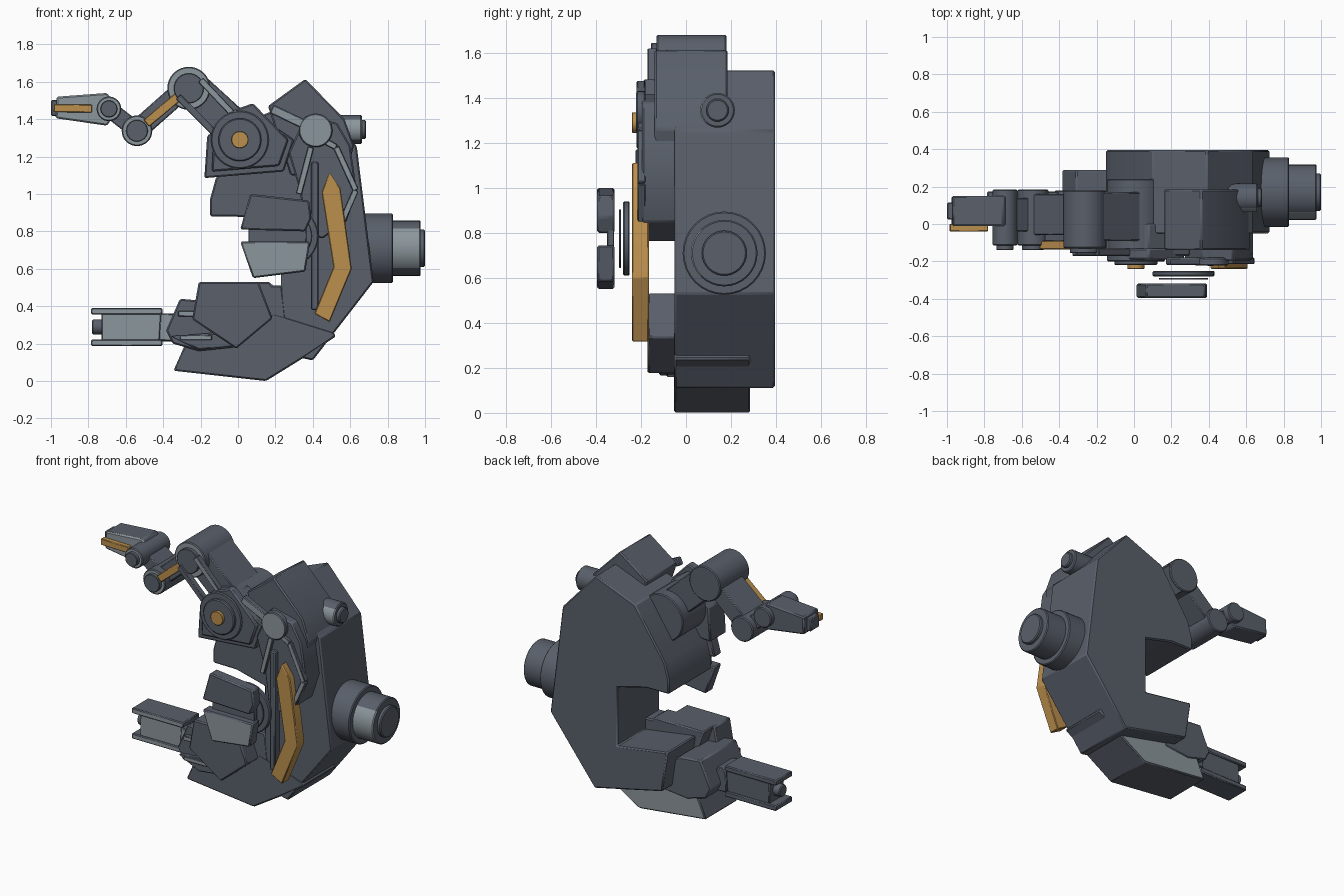
import bpy, bmesh, math
from mathutils import Matrix


def material(name, rgb):
    m = bpy.data.materials.new(name)
    m.diffuse_color = (*rgb, 1)
    return m


MATS = [material("dark_steel", (0.10, 0.115, 0.145)),
        material("light_steel", (0.26, 0.305, 0.33)),
        material("amber", (0.50, 0.275, 0.075))]
DARK, LIGHT, AMBER = 0, 1, 2


def finish(name, bm, mat, front, back, bevel):
    """Colour by facing direction, then make a softly bevelled object."""
    bm.normal_update()
    bmesh.ops.recalc_face_normals(bm, faces=bm.faces[:])
    bm.normal_update()
    if bm.calc_volume(signed=True) < 0:
        bmesh.ops.reverse_faces(bm, faces=bm.faces[:])
        bm.normal_update()
    for f in bm.faces:
        f.material_index = mat
        if front is not None and f.normal.y < -0.7:
            f.material_index = front
        if back is not None and f.normal.y > 0.7:
            f.material_index = back
        f.smooth = True
    me = bpy.data.meshes.new(name)
    bm.to_mesh(me)
    bm.free()
    for m in MATS:
        me.materials.append(m)
    me.set_sharp_from_angle(angle=math.radians(30))
    ob = bpy.data.objects.new(name, me)
    bpy.context.scene.collection.objects.link(ob)
    if bevel:
        mod = ob.modifiers.new("soft_edges", 'BEVEL')
        mod.width = bevel
        mod.segments = 1
        mod.limit_method = 'ANGLE'
        mod.angle_limit = math.radians(30)
    return ob


def prism(name, pts, y0, y1, mat=DARK, front=None, back=None, bevel=0.008):
    """Extrude an (x, z) outline from y0 to y1."""
    bm = bmesh.new()
    a = [bm.verts.new((x, y0, z)) for x, z in pts]
    b = [bm.verts.new((x, y1, z)) for x, z in pts]
    bm.faces.new(a)
    bm.faces.new(b[::-1])
    for i in range(len(pts)):
        j = (i + 1) % len(pts)
        bm.faces.new((a[j], a[i], b[i], b[j]))
    return finish(name, bm, mat, front, back, bevel)


def bar(name, p, q, w, y0, y1, mat=DARK, front=None, bevel=0.006):
    """Straight bar of width w between two (x, z) points."""
    dx, dz = q[0] - p[0], q[1] - p[1]
    k = w / 2 / math.hypot(dx, dz)
    nx, nz = -dz * k, dx * k
    pts = [(p[0] + nx, p[1] + nz), (p[0] - nx, p[1] - nz),
           (q[0] - nx, q[1] - nz), (q[0] + nx, q[1] + nz)]
    return prism(name, pts, y0, y1, mat, front, bevel=bevel)


def drum(name, axis, c, r, t0, t1, mat=DARK, front=None, bevel=0.006):
    """Cylinder along y at (x, z) or along x at (y, z)."""
    bm = bmesh.new()
    bmesh.ops.create_cone(bm, cap_ends=True, segments=32, radius1=r, radius2=r, depth=t1 - t0)
    mid = (t0 + t1) / 2
    if axis == 'Y':
        rot, pos = Matrix.Rotation(math.pi / 2, 4, 'X'), (c[0], mid, c[1])
    else:
        rot, pos = Matrix.Rotation(math.pi / 2, 4, 'Y'), (mid, c[0], c[1])
    bm.transform(Matrix.Translation(pos) @ rot)
    return finish(name, bm, mat, front, None, bevel)


# Main C-shaped body, jaw block and lower keel
prism("main_body", [(0.39, 1.525), (0.635, 1.255), (0.725, 0.53), (0.40, 0.11), (-0.10, 0.22),
                    (-0.14, 0.49), (0.23, 0.435), (0.23, 0.825), (0.02, 0.878),
                    (-0.15, 0.88), (-0.15, 0.97), (-0.12, 1.08), (0.10, 1.41)], -0.05, 0.395)
prism("jaw_block", [(-0.20, 0.53), (0.17, 0.53), (0.18, 0.512), (0.235, 0.512), (0.26, 0.3),
                    (-0.1, 0.25)], -0.052, 0.10)
prism("lower_keel", [(-0.345, 0.055), (0.15, 0.0), (0.36, 0.13), (0.525, 0.24), (0.505, 0.265),
                     (0.2, 0.36), (-0.25, 0.27)], -0.053, 0.285, back=LIGHT)

# Upper cap and front panels
prism("upper_cap", [(0.16, 1.47), (0.36, 1.615), (0.57, 1.40), (0.62, 1.26), (0.58, 1.10),
                    (0.28, 1.10)], -0.14, 0.185)
prism("front_panel", [(0.27, 1.22), (0.36, 1.42), (0.53, 1.38), (0.60, 1.26), (0.635, 1.02),
                      (0.58, 0.85), (0.45, 0.76), (0.36, 0.80), (0.33, 1.02)], -0.195, -0.04)
prism("lower_plate", [(-0.21, 0.53), (0.11, 0.53), (0.185, 0.335), (-0.01, 0.172),
                      (-0.245, 0.33)], -0.17, 0.0)

# Amber chevron, dark rail and light frame strips
prism("amber_chevron", [(0.488, 1.115), (0.548, 1.03), (0.608, 0.60), (0.49, 0.315),
                        (0.408, 0.36), (0.51, 0.61), (0.447, 1.01)], -0.24, -0.165, AMBER,
      bevel=0.005)
bar("side_rail", (0.41, 0.38), (0.41, 1.17), 0.04, -0.225, -0.165)
strip = [(0.46, 1.285), (0.525, 1.25), (0.63, 1.02), (0.555, 0.85)]
for i in range(3):
    bar(f"frame_strip_{i}", strip[i], strip[i + 1], 0.032, -0.215, -0.18, DARK, LIGHT, 0.004)
bar("inner_frame_strip", (0.39, 1.25), (0.325, 1.0), 0.032, -0.215, -0.18, DARK, LIGHT, 0.004)
drum("pivot_disc", 'Y', (0.415, 1.34), 0.09, -0.222, -0.18, DARK, LIGHT)
bar("pivot_lever", (0.40, 1.35), (0.18, 1.455), 0.05, -0.22, -0.18, DARK, LIGHT)

# Shoulder block and joint
prism("shoulder_block", [(-0.18, 1.085), (0.245, 1.12), (0.30, 1.29), (0.08, 1.44),
                         (-0.02, 1.43), (-0.165, 1.31)], -0.17, 0.0)
prism("shoulder_guard", [(-0.14, 1.12), (0.22, 1.15), (0.27, 1.29), (0.08, 1.485),
                         (-0.02, 1.45), (-0.13, 1.33)], -0.19, -0.13)
drum("shoulder_drum", 'Y', (0.01, 1.29), 0.155, -0.20, 0.24)
drum("shoulder_ring", 'Y', (0.01, 1.29), 0.115, -0.22, -0.19)
drum("shoulder_hub", 'Y', (0.01, 1.29), 0.045, -0.24, -0.21, AMBER, bevel=0.002)

# Upper arm with push rods
bar("upper_arm", (-0.02, 1.36), (-0.25, 1.57), 0.19, -0.09, 0.17)
bar("upper_rod", (-0.20, 1.61), (-0.03, 1.43), 0.035, -0.17, -0.13, DARK, LIGHT, 0.004)
bar("lower_rod", (-0.32, 1.52), (-0.10, 1.30), 0.035, -0.17, -0.13, bevel=0.004)

# Arm joints: drum, pale front ring and dark cap
for name, c, r, cap, y0, y1 in (("elbow", (-0.263, 1.565), 0.115, 0.08, -0.13, 0.18),
                                ("wrist", (-0.54, 1.338), 0.082, 0.058, -0.115, 0.185),
                                ("knuckle", (-0.69, 1.455), 0.066, 0.045, -0.115, 0.185)):
    drum(name + "_drum", 'Y', c, r, y0, y1, DARK, LIGHT)
    drum(name + "_cap", 'Y', c, cap, y0 - 0.025, y0 + 0.02, bevel=0.003)

# Forearm and gripper
bar("forearm", (-0.28, 1.57), (-0.54, 1.34), 0.11, -0.06, 0.16)
bar("forearm_stripe", (-0.32, 1.52), (-0.49, 1.378), 0.048, -0.135, -0.09, AMBER, bevel=0.004)
bar("forearm_stripe_mount", (-0.33, 1.51), (-0.47, 1.395), 0.03, -0.095, -0.05)
bar("wrist_link", (-0.54, 1.338), (-0.69, 1.455), 0.09, -0.04, 0.14)
prism("gripper", [(-0.975, 1.405), (-0.97, 1.52), (-0.70, 1.54), (-0.64, 1.455),
                  (-0.70, 1.365)], -0.01, 0.15, DARK, LIGHT)
bar("gripper_tip", (-1.0, 1.46), (-0.95, 1.46), 0.085, 0.025, 0.115)
bar("gripper_stripe", (-0.985, 1.459), (-0.78, 1.456), 0.042, -0.04, 0.0, AMBER, bevel=0.004)

# Lower arm and twin-rail barrel
prism("lower_arm", [(-0.385, 0.27), (-0.31, 0.44), (-0.15, 0.425), (0.0, 0.30), (-0.02, 0.18),
                    (-0.21, 0.16), (-0.35, 0.20)], -0.09, 0.29)
bar("barrel", (-0.73, 0.29), (-0.25, 0.285), 0.15, 0.01, 0.165, DARK, LIGHT)
for name, z in (("upper", 0.373), ("lower", 0.204)):
    bar(name + "_barrel_rail", (-0.785, z), (-0.405, z), 0.036, 0.0, 0.175, DARK, LIGHT)
drum("barrel_muzzle", 'X', (0.09, 0.29), 0.04, -0.78, -0.71)
bar("barrel_sleeve", (-0.42, 0.29), (-0.34, 0.285), 0.145, -0.01, 0.18, DARK, LIGHT)
bar("upper_grip_bar", (-0.32, 0.36), (-0.18, 0.36), 0.03, -0.12, -0.08, DARK, LIGHT, 0.004)
bar("lower_grip_bar", (-0.31, 0.232), (-0.14, 0.232), 0.028, -0.13, -0.08, DARK, LIGHT, 0.004)
prism("lower_arm_fin", [(-0.36, 0.24), (-0.21, 0.165), (0.0, 0.19), (-0.1, 0.26)], -0.12, -0.06)

# Central core: two jaws, bridge and discs
prism("core_upper_jaw", [(0.012, 0.81), (0.065, 1.0), (0.38, 0.965), (0.392, 0.87),
                         (0.36, 0.80)], -0.395, -0.318)
prism("core_lower_jaw", [(0.012, 0.745), (0.08, 0.55), (0.36, 0.585), (0.385, 0.745)],
      -0.395, -0.318, DARK, LIGHT)
bar("core_bridge", (0.055, 0.775), (0.365, 0.775), 0.08, -0.35, -0.32, bevel=0.003)
drum("core_disc", 'Y', (0.265, 0.775), 0.165, -0.28, -0.25)
drum("core_inner_disc", 'Y', (0.265, 0.775), 0.13, -0.298, -0.288, bevel=0.002)

# Side thruster and small upper port
drum("thruster_collar", 'X', (0.17, 0.71), 0.185, 0.60, 0.83)
drum("thruster_ring", 'X', (0.17, 0.71), 0.148, 0.80, 0.977, DARK, LIGHT)
drum("thruster_cap", 'X', (0.17, 0.71), 0.10, 0.95, 1.0)
drum("upper_port", 'X', (0.14, 1.345), 0.077, 0.50, 0.662, DARK, LIGHT)
drum("upper_port_cap", 'X', (0.14, 1.345), 0.05, 0.64, 0.685)
